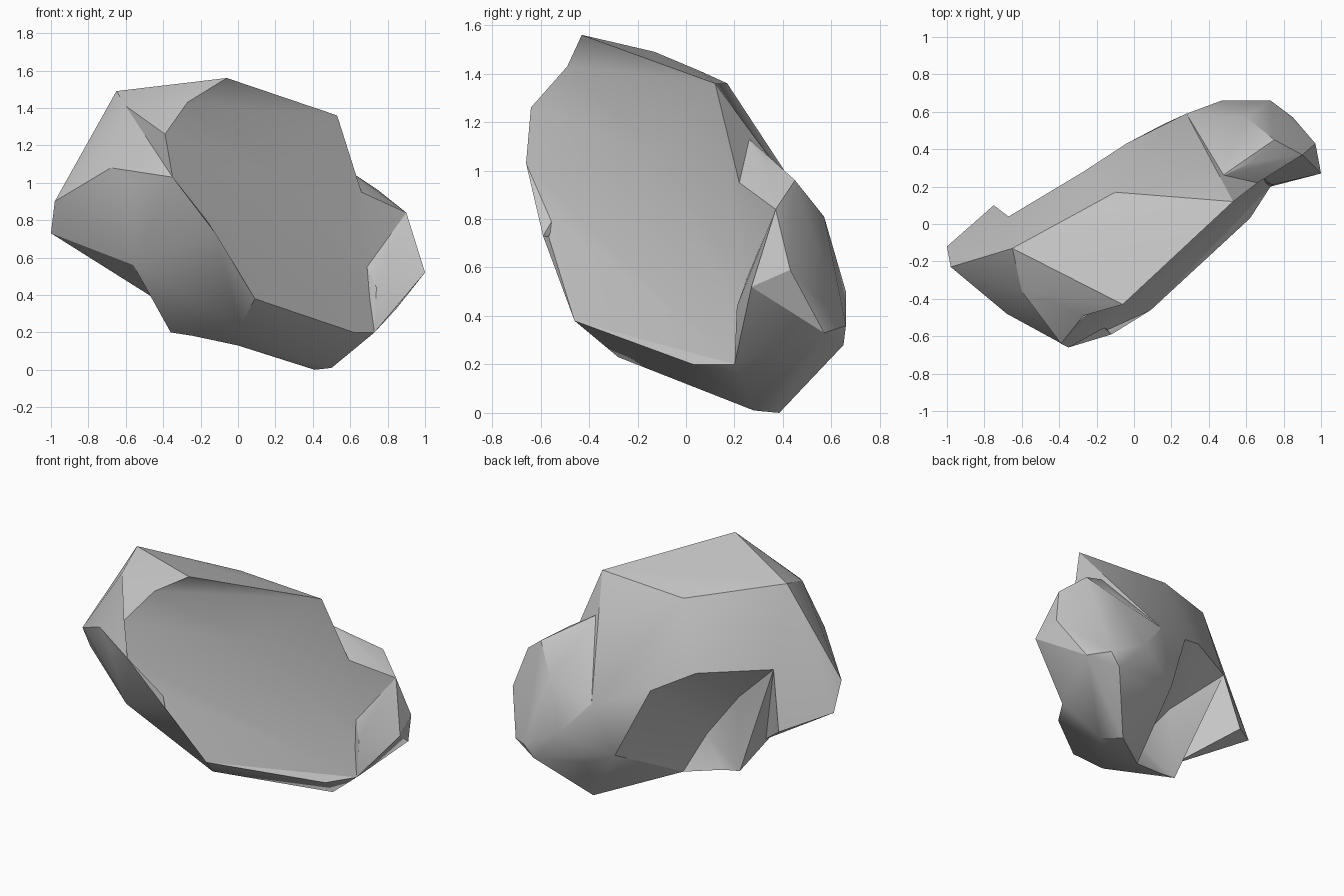
import bpy, bmesh, math

if "Cube" in bpy.data.objects:
    bpy.data.objects.remove(bpy.data.objects["Cube"])

stone = bpy.data.materials.new("grey stone")
stone.diffuse_color = (0.56, 0.56, 0.56, 1)
stone.use_nodes = True
stone.node_tree.nodes["Principled BSDF"].inputs["Base Color"].default_value = stone.diffuse_color


def hull(name, points):
    """Faceted lump wrapped round a few corner points."""
    bm = bmesh.new()
    for p in points:
        bm.verts.new(p)
    bmesh.ops.remove_doubles(bm, verts=bm.verts, dist=0.001)
    res = bmesh.ops.convex_hull(bm, input=bm.verts)
    junk = {g for g in res["geom_interior"] + res["geom_unused"]
            if isinstance(g, bmesh.types.BMVert)}
    bmesh.ops.delete(bm, geom=list(junk), context="VERTS")
    bmesh.ops.recalc_face_normals(bm, faces=bm.faces)
    me = bpy.data.meshes.new(name)
    bm.to_mesh(me)
    bm.free()
    ob = bpy.data.objects.new(name, me)
    bpy.context.collection.objects.link(ob)
    me.materials.append(stone)
    return ob


# corners shared between neighbouring lumps
peak = (-.06, -.43, 1.56)
front_top = [(.53, .12, 1.36), (.56, .09, 1.21)]
front_low = [(.09, -.46, .38), (.62, .03, .20)]
temple = (-.27, -.49, 1.43)
crest_left = (-.65, -.13, 1.49)
brow = (-.60, -.36, 1.41)
rim_left = (-.67, .04, .99)
rim = [(-.27, .28, .95), (-.04, .43, .83)]
rim_low = (.15, .53, .39)
base_mid = (0, .03, .13)
base_tip = [(.50, .28, .01), (.41, .385, 0)]
chin = (.01, -.28, .23)
ridge = [(-.39, -.64, 1.26), (-.35, -.66, 1.03), (-.12, -.59, .73)]
notch = (.66, .22, .95)
back_top = (.46, .25, 1.14)
back_bulge = (.28, .59, .72)
cheek = [(-.68, -.48, 1.08), (-.58, -.53, 1.01)]
jaw = [(-.56, -.37, .56), (-.31, -.45, .60)]
nose = (-.98, -.23, .90)
shell_foot = [(-.46, -.18, .39), (-.36, -.05, .20)]
step = [(.69, .25, .55), (.74, .21, .44), (.73, .20, .20)]
hip = (.90, .37, .84)
low_back = [(.97, .43, .59), (.85, .57, .33), (.73, .66, .36)]
hollow = [(-.34, -.07, .68), (-.09, -.09, .36)]

# main slab with the big flat front
slab = hull("slab", [
    peak, (-.25, .06, 1.41), (-.10, .17, 1.36), temple, brow, back_top,
    crest_left, rim_left, rim_low, base_mid, chin, notch, back_bulge]
    + front_top + front_low + rim + ridge + step + base_tip)

# rounded right lobe
lobe = hull("right_lobe", [
    (.63, .33, 1.04), (.75, .45, .96), (.47, .66, .50), (.66, .65, .28),
    (.35, .56, .30), (.60, .57, .81), hip, back_top, back_bulge,
    rim_low, base_mid, notch] + low_back + step + base_tip)

# corner jutting out beside the flat front
corner = hull("right_corner", [(1.0, .27, .52), hip, base_tip[0]] + low_back + step)

# upper left bulge and the thin shell under it
cheeks = hull("left_bulge", [nose, brow, crest_left, rim_left, ridge[1], ridge[2]]
              + cheek + jaw)
shell = hull("left_shell", [base_mid, chin, rim_left, crest_left, ridge[2]]
             + shell_foot + jaw + hollow)

# fin at the left end
fin = hull("left_fin", [(-.75, .10, .62), (-1.0, -.12, .73), nose, rim_left,
                        crest_left, shell_foot[0], jaw[0]])

# cutter for the hollow under the back
cutter = hull("hollow_cutter", [(-.75, .55, .25), (-.10, .75, .0), (-.36, .0, .05),
                                rim_left, rim_low, base_mid, shell_foot[1]] + rim + hollow)

# cutter for the shallow dent in the front
dent = hull("dent_cutter", [(.17, -.13, 1.07), (1.25, -1.25, .95), peak, temple,
                            notch, hip] + front_top + front_low + ridge + step)
cutter.hide_render = dent.hide_render = True

# fuse the lumps into one rock
parts = [(lobe, "UNION"), (shell, "UNION"), (cutter, "DIFFERENCE"),
         (dent, "DIFFERENCE"), (cheeks, "UNION"), (corner, "UNION"), (fin, "UNION")]
for part, how in parts:
    mod = slab.modifiers.new("fuse", "BOOLEAN")
    mod.operation = how
    mod.solver = "EXACT"
    mod.object = part
bpy.context.view_layer.update()
deps = bpy.context.evaluated_depsgraph_get()
mesh = bpy.data.meshes.new_from_object(slab.evaluated_get(deps))
for part in [slab] + [p for p, _ in parts]:
    bpy.data.objects.remove(part)
rock = bpy.data.objects.new("rock", mesh)
bpy.context.collection.objects.link(rock)

# soft facets with crisp breaks
bpy.context.view_layer.objects.active = rock
rock.select_set(True)
bpy.ops.object.shade_smooth_by_angle(angle=math.radians(27))
